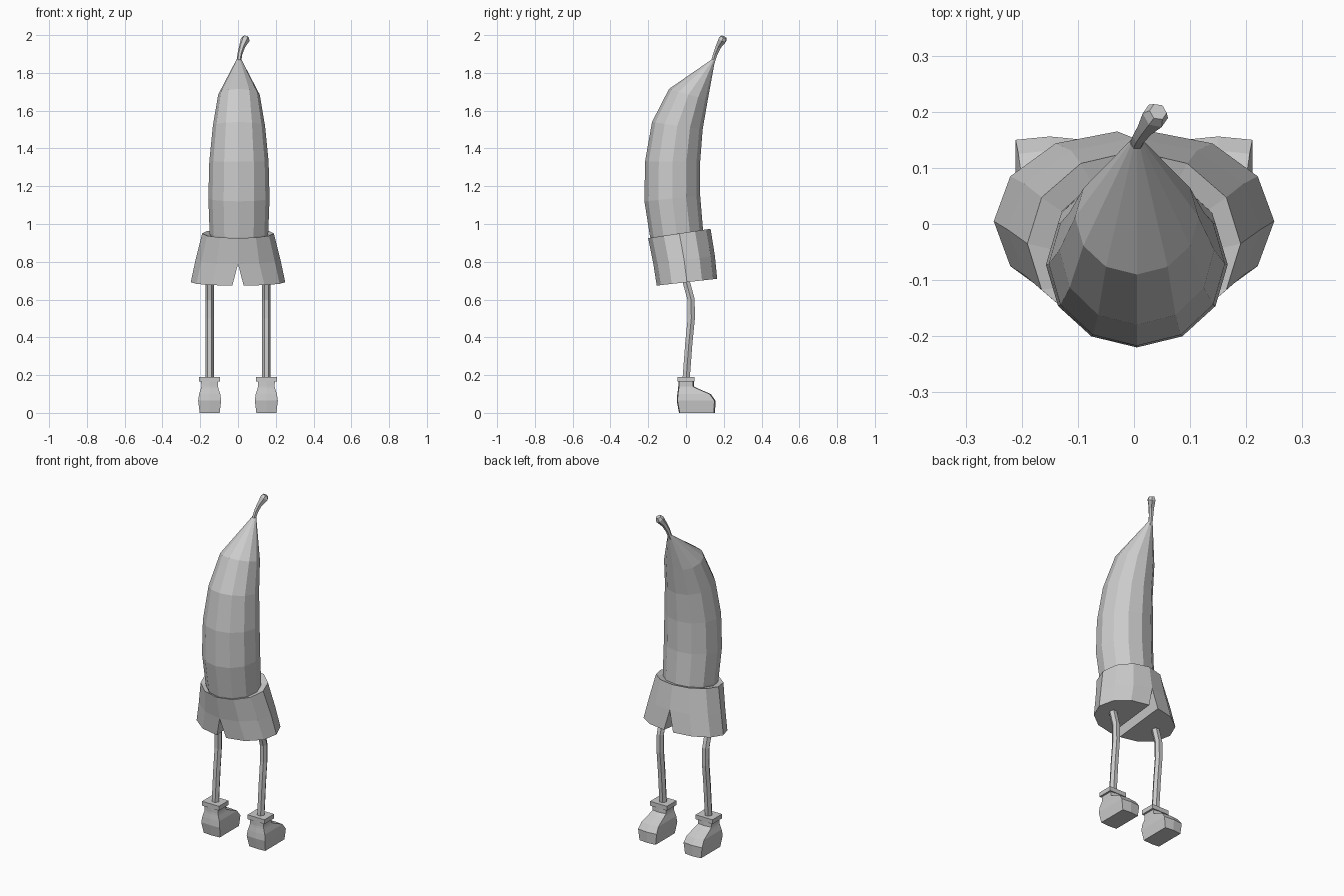
import bpy, bmesh, math
from mathutils import Vector

cube = bpy.data.objects.get("Cube")
if cube:
    bpy.data.objects.remove(cube, do_unlink=True)

grey = bpy.data.materials.new("plain_grey")
grey.use_nodes = True
GREY = (0.6, 0.6, 0.6, 1)
grey.diffuse_color = GREY
grey.node_tree.nodes["Principled BSDF"].inputs["Base Color"].default_value = GREY


def finish(name, bm):
    bmesh.ops.recalc_face_normals(bm, faces=bm.faces)
    mesh = bpy.data.meshes.new(name)
    bm.to_mesh(mesh)
    bm.free()
    mesh.materials.append(grey)
    obj = bpy.data.objects.new(name, mesh)
    bpy.context.collection.objects.link(obj)
    return obj


def loft(name, rings):
    """Skin a list of equal rings and cap both ends."""
    bm = bmesh.new()
    rows = [[bm.verts.new(p) for p in ring] for ring in rings]
    n = len(rows[0])
    for low, high in zip(rows, rows[1:]):
        for i in range(n):
            j = (i + 1) % n
            bm.faces.new((low[i], low[j], high[j], high[i]))
    bm.faces.new(rows[0][::-1])
    bm.faces.new(rows[-1])
    return finish(name, bm)


def tube(name, path, sides):
    """Loft polygons along a path of (x, y, z, radius)."""
    pts = [Vector(p[:3]) for p in path]
    rings = []
    for i, p in enumerate(pts):
        along = pts[min(i + 1, len(pts) - 1)] - pts[max(i - 1, 0)]
        side = Vector((1, 0, 0))
        side = (side - side.project(along)).normalized()
        other = along.normalized().cross(side)
        r = path[i][3]
        rings.append([p + r * (math.cos(a) * side + math.sin(a) * other)
                      for a in (math.tau * k / sides for k in range(sides))])
    return loft(name, rings)


# Curved tapering body: front (y, z), back (y, z) and half width of each ring
body = [(-0.165, 0.84, 0.10, 0.88, 0.14),
        (-0.19, 0.93, 0.09, 0.97, 0.155),
        (-0.22, 1.12, 0.075, 1.15, 0.162),
        (-0.217, 1.33, 0.075, 1.33, 0.157),
        (-0.18, 1.54, 0.088, 1.50, 0.138),
        (-0.09, 1.715, 0.115, 1.655, 0.11),
        (0.135, 1.87, 0.155, 1.875, 0.012)]
rings = []
for fy, fz, by, bz, w in body:
    ring = []
    for k in range(12):
        a = math.tau * k / 12
        t = (1 - math.cos(a)) / 2
        ring.append((0.005 + w * math.sin(a), fy + (by - fy) * t, fz + (bz - fz) * t))
    rings.append(ring)
loft("body", rings)

# Bent stem
tube("stem", [(0.003, 0.14, 1.85, 0.012), (0.01, 0.155, 1.90, 0.013),
              (0.022, 0.172, 1.94, 0.016), (0.038, 0.193, 1.975, 0.024),
              (0.043, 0.2, 1.99, 0.016)], 6)


# Shorts: each half is a fan of points from the front centre to the back centre
def half_ring(bm, s, x0, rx, cy, ry, cz, slope):
    ring = []
    for k in range(7):
        a = math.pi * (k / 6 - 0.5)
        y = ry * math.sin(a)
        ring.append(bm.verts.new((s * (x0 + rx * math.cos(a)), cy + y, cz + slope * y)))
    return ring


bm = bmesh.new()
for s in (-1, 1):
    inner = half_ring(bm, s, 0, 0.148, -0.045, 0.135, 0.94, 0.15)
    waist = half_ring(bm, s, 0, 0.19, -0.035, 0.165, 0.95, 0.15)
    crotch = half_ring(bm, s, 0, 0.225, -0.01, 0.163, 0.81, 0.13)
    hem = half_ring(bm, s, 0.03, 0.22, 0.005, 0.16, 0.692, 0.113)
    for top, low in ((inner, waist), (waist, crotch), (crotch, hem)):
        for i in range(6):
            bm.faces.new((top[i], top[i + 1], low[i + 1], low[i]))
    bm.faces.new((crotch[0], crotch[-1], hem[-1], hem[0]))
    bm.faces.new(hem)
bmesh.ops.remove_doubles(bm, verts=bm.verts, dist=0.0005)
finish("shorts", bm)

# Legs and shoes
for s, label in ((1, "left"), (-1, "right")):
    x = 0.15 * s
    tube(label + "_leg", [(x, -0.01, 0.74, 0.022), (x, 0.005, 0.68, 0.022),
                          (x, 0.027, 0.60, 0.022), (x, 0.028, 0.50, 0.022),
                          (x, 0.015, 0.37, 0.022), (x, 0.0, 0.17, 0.022)], 6)

    # Shoe levels: height, heel y, toe y, half width
    rings = []
    for z, heel, toe, w in ((0.0, -0.033, 0.148, 0.053), (0.065, -0.045, 0.15, 0.061),
                            (0.1, -0.042, 0.125, 0.056), (0.128, -0.038, 0.06, 0.047),
                            (0.14, -0.037, 0.037, 0.044), (0.168, -0.037, 0.036, 0.045)):
        rings.append([(x - w, heel, z), (x, heel - 0.004, z), (x + w, heel, z),
                      (x + w, toe, z), (x, toe + 0.006, z), (x - w, toe, z)])
    loft(label + "_shoe", rings)

    # Square ankle cuff
    loft(label + "_cuff", [[(x + 0.056 * i, 0.045 * j, z) for i, j in
                            ((-1, -1), (1, -1), (1, 1), (-1, 1))] for z in (0.165, 0.191)])
